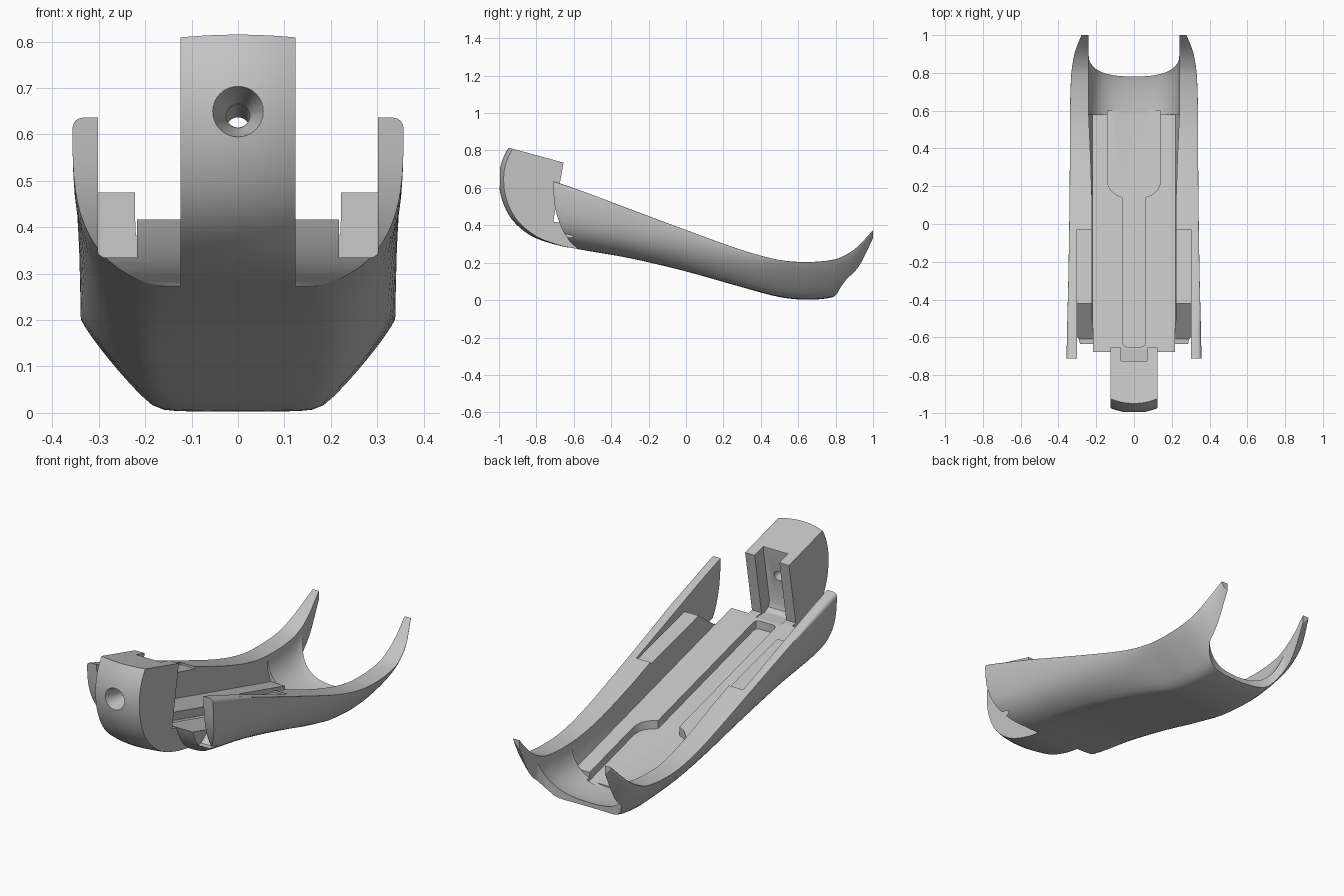
import bpy, bmesh, math

if "Cube" in bpy.data.objects:
    bpy.data.objects.remove(bpy.data.objects["Cube"])

grey = bpy.data.materials.new("plain grey")
grey.use_nodes = True
grey.diffuse_color = (0.55, 0.55, 0.55, 1)
grey.node_tree.nodes["Principled BSDF"].inputs["Base Color"].default_value = (0.55, 0.55, 0.55, 1)


def loft(name, rings):
    """Closed solid through a row of equal rings."""
    bm = bmesh.new()
    loops = [[bm.verts.new(p) for p in ring] for ring in rings]
    n = len(loops[0])
    for a, b in zip(loops, loops[1:]):
        for i in range(n):
            j = (i + 1) % n
            bm.faces.new((a[i], a[j], b[j], b[i]))
    bm.faces.new(loops[0][::-1])
    bm.faces.new(loops[-1])
    bmesh.ops.recalc_face_normals(bm, faces=bm.faces[:])
    mesh = bpy.data.meshes.new(name)
    bm.to_mesh(mesh)
    bm.free()
    obj = bpy.data.objects.new(name, mesh)
    bpy.context.collection.objects.link(obj)
    mesh.materials.append(grey)
    return obj


def side_prism(name, profile, x0, x1):
    return loft(name, [[(x, y, z) for y, z in profile] for x in (x0, x1)])


def plan_prism(name, plan, bottom, top):
    return loft(name, [[(x, y, bottom(y)) for x, y in plan], [(x, y, top) for x, y in plan]])


def rod(name, radius_a, radius_b, a, b):
    rings = []
    for (y, z), r in ((a, radius_a), (b, radius_b)):
        angles = [math.tau * k / 32 for k in range(32)]
        rings.append([(r * math.cos(t), y, z + r * math.sin(t)) for t in angles])
    return loft(name, rings)


def combine(obj, other, operation="DIFFERENCE"):
    mod = obj.modifiers.new("combine", "BOOLEAN")
    mod.operation, mod.solver, mod.object = operation, "EXACT", other
    bpy.context.view_layer.objects.active = obj
    bpy.ops.object.modifier_apply(modifier=mod.name)
    bpy.data.objects.remove(other)


def smooth_rows(rows, steps=4):
    """Catmull-Rom interpolation of rows of values."""
    out = []
    for i in range(len(rows) - 1):
        quad = [rows[max(0, min(len(rows) - 1, i + k))] for k in (-1, 0, 1, 2)]
        for s in range(steps):
            t = s / steps
            out.append([b + t / 2 * (c - a + t * (2*a - 5*b + 4*c - d + t * (3*(b - c) + d - a)))
                        for a, b, c, d in zip(*quad)])
    return out + [list(rows[-1])]


def u_section(y, rim, base, half, power, dip=0.0, count=40):
    """Rounded trough section; dip flattens the underside with a soft bend."""
    ring = []
    for k in range(count + 1):
        t = math.pi * k / count
        c, s = math.cos(t), abs(math.sin(t))
        d = (rim - base) - (rim - base + dip) * s ** (2 / power)
        ring.append((math.copysign(half * abs(c) ** (2 / power), c), y,
                     base + (d + math.hypot(d, 0.2 * dip * s)) / 2))
    return ring


def hull_section(y, rim, base, half, power, dip):
    """Trough section with a rounded outer rim that fades out towards the back."""
    r = min(0.022, max(0.002, (-0.35 - y) * 0.1))
    corner = [(half - r + r * math.cos(a), y, rim - r + r * math.sin(a))
              for a in (math.pi / 2 * k / 4 for k in range(4, 0, -1))]
    mirrored = [(-x, yy, z) for x, yy, z in corner[::-1]]
    return corner + u_section(y, rim - r, base, half, power, dip) + mirrored


def floor(y):
    return 0.415 - 0.27 * (y + 0.67)


# Outer hull: y, rim height, base height, half width, squareness, underside flatness
stations = [
    (-0.74, 0.645, 0.31, 0.357, 3.2, 0.01), (-0.58, 0.592, 0.273, 0.355, 3.2, 0.01),
    (-0.3, 0.487, 0.224, 0.348, 2.8, 0.02), (0, 0.375, 0.153, 0.343, 2.2, 0.04),
    (0.3, 0.267, 0.068, 0.34, 1.6, 0.08), (0.5, 0.215, 0.015, 0.339, 1.2, 0.14),
    (0.65, 0.204, 0.001, 0.338, 1.15, 0.15), (0.78, 0.215, 0.013, 0.333, 1.15, 0.15),
    (0.85, 0.24, 0.05, 0.325, 1.2, 0.15), (0.92, 0.288, 0.115, 0.31, 1.3, 0.13),
    (1, 0.375, 0.3, 0.278, 1.6, 0.04),
]
shell = loft("cradle_shell", [hull_section(*row) for row in smooth_rows(stations)])

# Curved front edge of the hull
front_edge = [(-0.58, 0.275), (-0.63, 0.325), (-0.675, 0.41), (-0.702, 0.51), (-0.712, 0.635)]
combine(shell, side_prism("front_cutter", [(-0.9, 0.1), (-0.55, 0.2)] + smooth_rows(front_edge)
                          + [(-0.712, 0.9), (-0.9, 0.9)], -0.5, 0.5))

# Main trough with a sloping flat floor, widening slightly at the back
combine(shell, loft("trough_cutter", [
    [(-0.22, y, floor(y)), (0.22, y, floor(y)), (w, y, floor(y) + 0.06), (w, y, 1),
     (-w, y, 1), (-w, y, floor(y) + 0.06)]
    for y, w in ((-0.9, 0.222), (0.1, 0.222), (0.35, 0.23), (0.58, 0.24))]))

# Rounded scoop at the back
scoop = []
for y, rim, base, half, power, dip in smooth_rows(stations):
    if y > 0.56:
        ring = u_section(y, rim + 0.02, base + 0.024, 0.24, 2.6)
        scoop.append(ring + [(-0.24, y, 1), (0.24, y, 1)])
scoop.append([(x, y + 0.1, z) for x, y, z in scoop[-1]])
combine(shell, loft("scoop_cutter", scoop))

# Arched opening between the two back horns
arch = smooth_rows([(0, 0.78), (0.1, 0.786), (0.18, 0.808), (0.225, 0.845), (0.241, 0.91), (0.241, 1.2)])
plan = arch + [(-x, y) for x, y in arch[:0:-1]]
combine(shell, plan_prism("arch_cutter", plan, lambda y: -0.5, 1))

# Side ledges
ledge = [(-0.8, 0.333), (-0.61, 0.335), (-0.42, 0.475), (-0.03, 0.375), (-0.03, 0.8), (-0.8, 0.8)]
for side in (-1, 1):
    combine(shell, side_prism("ledge_cutter", ledge, side * 0.218, side * 0.302))

# Front post, its front face bulging slightly in the middle
post_front = smooth_rows([(-0.5, 0.266), (-0.58, 0.274), (-0.7, 0.297), (-0.83, 0.345), (-0.93, 0.43),
                          (-0.985, 0.54), (-1, 0.65), (-0.985, 0.74), (-0.95, 0.815)])
post_back = [(-0.655, 0.735), (-0.71, 0.42), (-0.66, floor(-0.66) - 0.001), (-0.5, floor(-0.5) - 0.02)]
rings = []
for k in range(-6, 7):
    u = k / 6
    front = [(0.124 * u, y + 0.025 * u * u * min(1, max(0, -0.6 - y) * 4), z - 0.006 * u * u * (z > 0.81))
             for y, z in post_front]
    rings.append(front + [(0.124 * u, y, z) for y, z in post_back])
combine(shell, loft("front_post", rings), "UNION")

# Slot in the back of the post, curving into the floor
slot = [(-0.715, 0.9), (-0.725, 0.74), (-0.775, 0.46), (-0.765, 0.43), (-0.74, 0.414),
        (-0.665, 0.412), (-0.6, 0.9)]
combine(shell, side_prism("slot_cutter", slot, -0.07, 0.07))

# Tilted screw hole with a wide conical recess
combine(shell, rod("recess_cutter", 0.068, 0.026, (-1.04, 0.654), (-0.9, 0.64)))
combine(shell, rod("screw_hole_cutter", 0.025, 0.025, (-0.95, 0.649), (-0.6, 0.586)))

# Floor recess: narrow channel opening into a wide bay
half_plan = [(0.04, -0.65), (0.055, -0.643), (0.06, -0.63), (0.06, 0.14), (0.095, 0.155),
             (0.125, 0.18), (0.14, 0.215), (0.14, 0.6)]
plan = half_plan + [(-x, y) for x, y in half_plan[::-1]]
combine(shell, plan_prism("floor_recess_cutter", plan, lambda y: floor(y) - 0.042, 0.6))

# Smooth shading with crisp edges
for obj in bpy.context.selected_objects:
    obj.select_set(False)
shell.select_set(True)
bpy.context.view_layer.objects.active = shell
bpy.ops.object.shade_smooth_by_angle(angle=math.radians(30))
